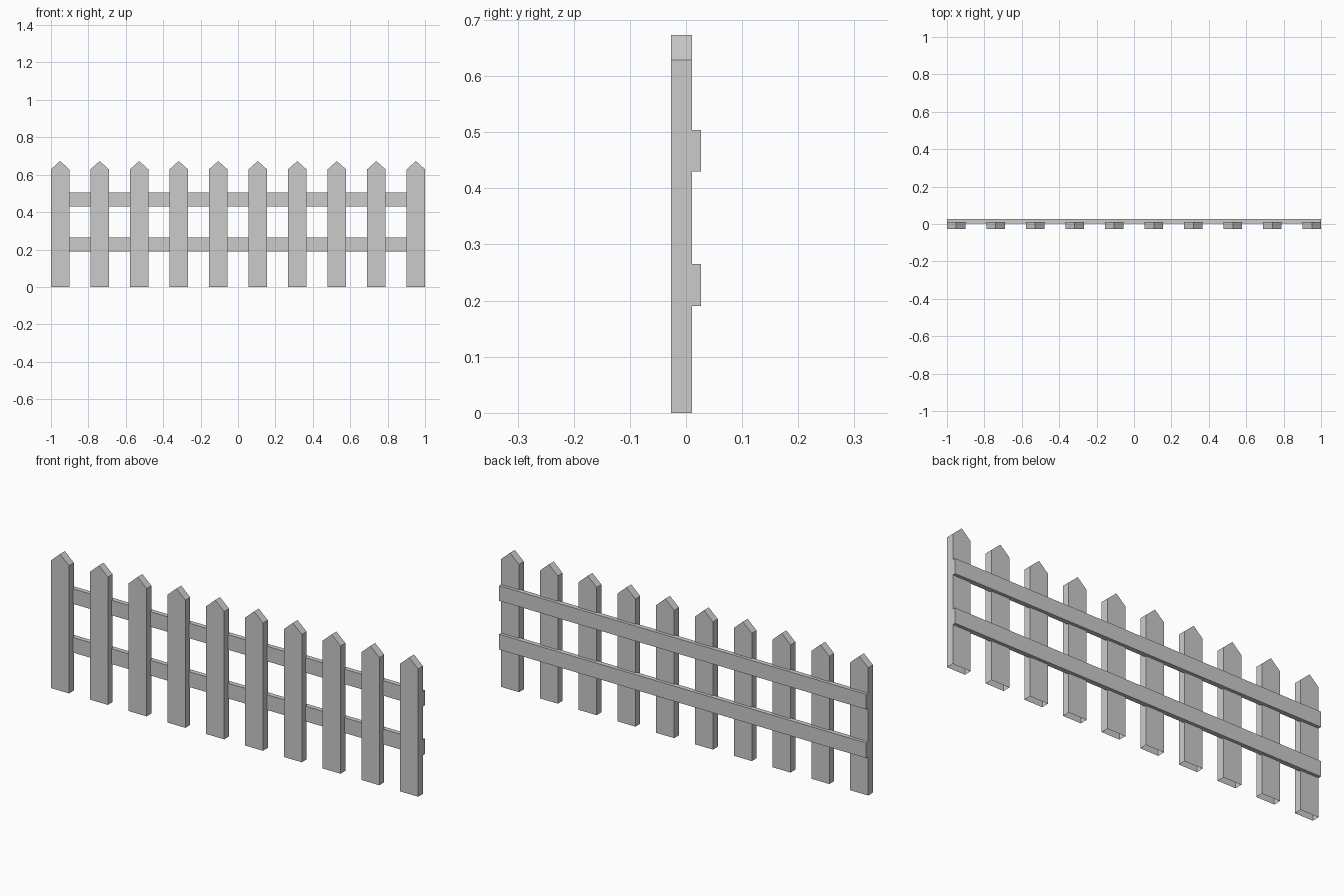
import bpy, bmesh

if "Cube" in bpy.data.objects:
    bpy.data.objects.remove(bpy.data.objects["Cube"])

COUNT, WIDTH = 10, 0.098
SHOULDER, PEAK = 0.629, 0.673
PICKET_Y = (-0.0265, 0.011)
RAIL_Y = (0.003, 0.0265)


def extrude_profile(name, profile, y0, y1, open_bottom=False):
    """Extrude an (x, z) outline from y0 to y1."""
    bm = bmesh.new()
    face = bm.faces.new([bm.verts.new((x, y0, z)) for x, z in profile])
    out = bmesh.ops.extrude_face_region(bm, geom=[face], use_keep_orig=True)
    verts = [v for v in out["geom"] if isinstance(v, bmesh.types.BMVert)]
    bmesh.ops.translate(bm, verts=verts, vec=(0, y1 - y0, 0))
    bmesh.ops.recalc_face_normals(bm, faces=bm.faces)
    if open_bottom:
        low = [f for f in bm.faces if all(v.co.z < 1e-5 for v in f.verts)]
        bmesh.ops.delete(bm, geom=low, context='FACES_ONLY')
    mesh = bpy.data.meshes.new(name)
    bm.to_mesh(mesh)
    bm.free()
    obj = bpy.data.objects.new(name, mesh)
    bpy.context.collection.objects.link(obj)
    return obj


# Pointed pickets, hollow at the ground end
h = WIDTH / 2
outline = [(-h, 0), (h, 0), (h, SHOULDER), (0, PEAK), (-h, SHOULDER)]
first = extrude_profile("picket_1", outline, *PICKET_Y, open_bottom=True)
span = 2 - WIDTH
first.location.x = -span / 2
for i in range(1, COUNT):
    picket = bpy.data.objects.new(f"picket_{i + 1}", first.data)
    picket.location.x = -span / 2 + span * i / (COUNT - 1)
    bpy.context.collection.objects.link(picket)

# Two rails let into the backs of the pickets
for name, z0, z1 in (("lower_rail", 0.19, 0.265), ("upper_rail", 0.43, 0.504)):
    extrude_profile(name, [(-1, z0), (1, z0), (1, z1), (-1, z1)], *RAIL_Y)
